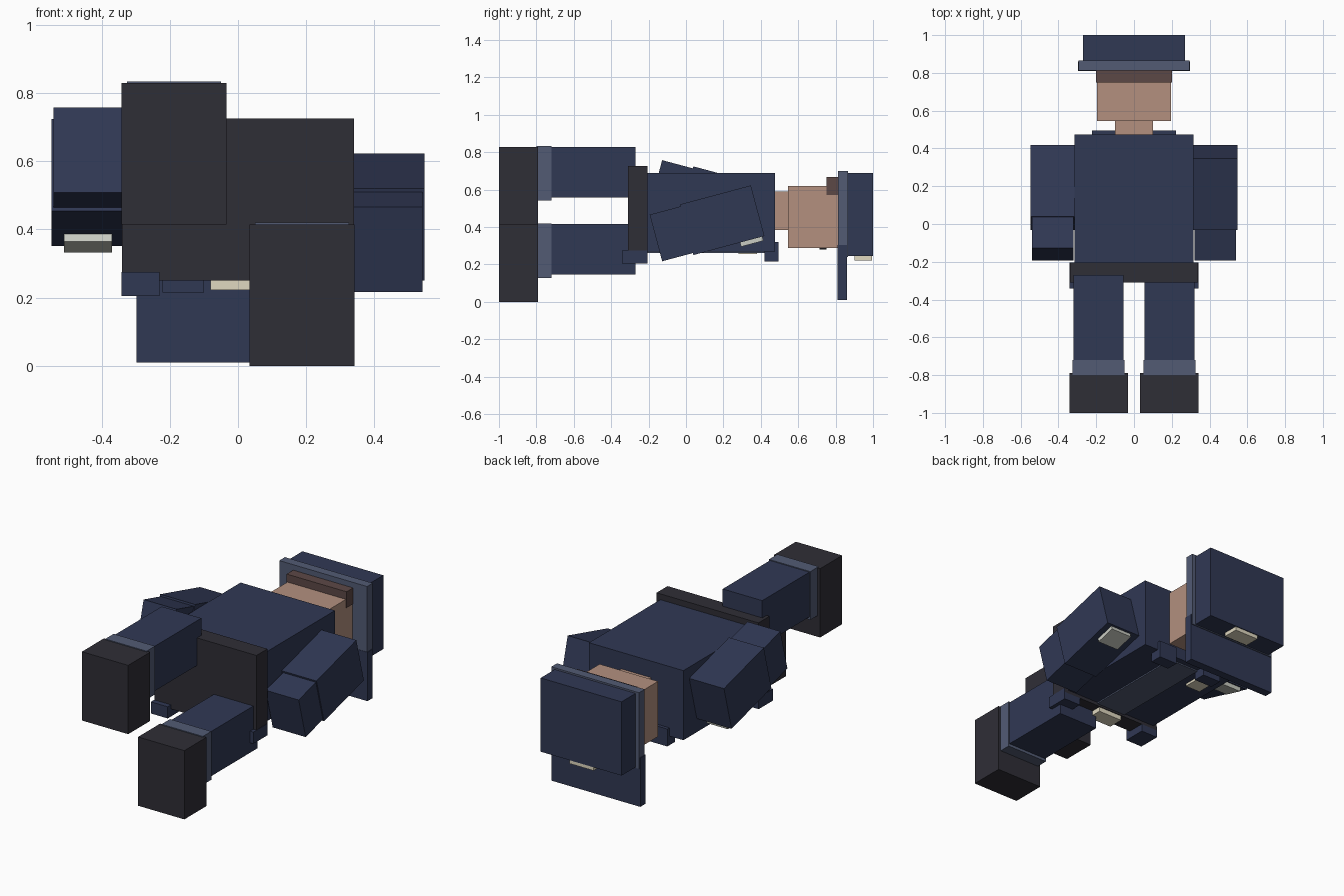
import bpy
from math import radians
from mathutils import Matrix, Vector

cube = bpy.data.objects.get("Cube")
if cube:
    bpy.data.objects.remove(cube, do_unlink=True)


def make_material(name, rgb):
    """Flat material from 8-bit display values, stored as linear."""
    lin = [((c / 255 + 0.055) / 1.055) ** 2.4 for c in rgb] + [1.0]
    mat = bpy.data.materials.new(name)
    mat.use_nodes = True
    mat.diffuse_color = lin
    mat.node_tree.nodes["Principled BSDF"].inputs["Base Color"].default_value = lin
    return mat


navy = make_material("navy cloth", (48, 56, 84))
slate = make_material("slate trim", (82, 91, 116))
charcoal = make_material("charcoal leather", (47, 46, 54))
skin = make_material("skin", (179, 144, 127))
brown = make_material("brown hair", (92, 72, 70))
cream = make_material("cream metal", (224, 216, 192))
silver = make_material("silver patch", (203, 206, 196))
black = make_material("eye black", (25, 24, 28))


def box(name, mat, x, y, z, matrix=None):
    """Box from (min, max) ranges, optionally moved by a matrix."""
    lo, hi = Vector((x[0], y[0], z[0])), Vector((x[1], y[1], z[1]))
    bpy.ops.mesh.primitive_cube_add(size=1)
    obj = bpy.context.object
    obj.name = name
    move = Matrix.Translation((lo + hi) / 2) @ Matrix.Diagonal((hi - lo).to_4d())
    obj.data.transform((matrix or Matrix()) @ move)
    obj.data.materials.append(mat)
    return obj


def side_range(side, near, far):
    return tuple(sorted((side * near, side * far)))


# Torso, belt and shirt front (the figure lies face down, head toward +y)
box("torso", navy, (-0.315, 0.315), (-0.21, 0.475), (0.27, 0.69))
box("belt", charcoal, (-0.34, 0.34), (-0.31, -0.205), (0.25, 0.725))
box("belt_buckle", cream, (-0.08, 0.08), (-0.305, -0.21), (0.222, 0.255))
box("shirt_front", slate, (-0.1, 0.1), (-0.205, 0.44), (0.262, 0.28))
box("chest_badge", cream, (-0.25, -0.15), (0.28, 0.38), (0.255, 0.28))

# Neck, head and hair
box("neck", skin, (-0.1, 0.1), (0.47, 0.55), (0.385, 0.59))
box("head", skin, (-0.195, 0.195), (0.545, 0.815), (0.287, 0.62))
box("hair", brown, (-0.2, 0.2), (0.75, 0.815), (0.57, 0.667))

# Peaked cap
box("cap_band", slate, (-0.293, 0.293), (0.812, 0.866), (0.24, 0.7))
box("cap_crown", navy, (-0.27, 0.27), (0.864, 1.0), (0.245, 0.69))
box("cap_visor", navy, (-0.297, 0.297), (0.81, 0.86), (0.01, 0.305))
box("cap_badge", cream, (-0.08, 0.08), (0.9, 0.995), (0.222, 0.25))

for side, label in ((1, "left"), (-1, "right")):
    # Face, collar and belt pouches
    box(label + "_eye", black, side_range(side, 0.06, 0.11),
        (0.715, 0.75), (0.279, 0.288))
    box(label + "_collar", navy, side_range(side, 0.1, 0.222),
        (0.42, 0.495), (0.215, 0.32))
    box(label + "_pouch", navy, side_range(side, 0.23, 0.342),
        (-0.342, -0.205), (0.205, 0.275))

    # Legs, swung apart in height as in a stride
    z = 0.0 if side > 0 else 0.414
    box(label + "_leg", navy, side_range(side, 0.056, 0.32),
        (-0.74, -0.27), (z + 0.145, z + 0.415))
    box(label + "_cuff", slate, side_range(side, 0.05, 0.326),
        (-0.8, -0.72), (z + 0.128, z + 0.42))
    box(label + "_boot", charcoal, side_range(side, 0.033, 0.342),
        (-1.0, -0.79), (z, z + 0.415))

    # Arms, turned at the shoulder in opposite directions
    swing = Matrix.Translation((0, 0.383, 0.487)) @ Matrix.Rotation(
        radians(15 * side), 4, "X")
    box(label + "_sleeve", navy, side_range(side, 0.315, 0.547),
        (-0.393, 0), (-0.14, 0.14), swing)
    box(label + "_forearm", navy, side_range(side, 0.321, 0.541),
        (-0.563, -0.39), (-0.129, 0.129), swing)
    box(label + "_shoulder_patch", silver, side_range(side, 0.37, 0.51),
        (-0.135, -0.012), (-0.163, -0.135), swing)
